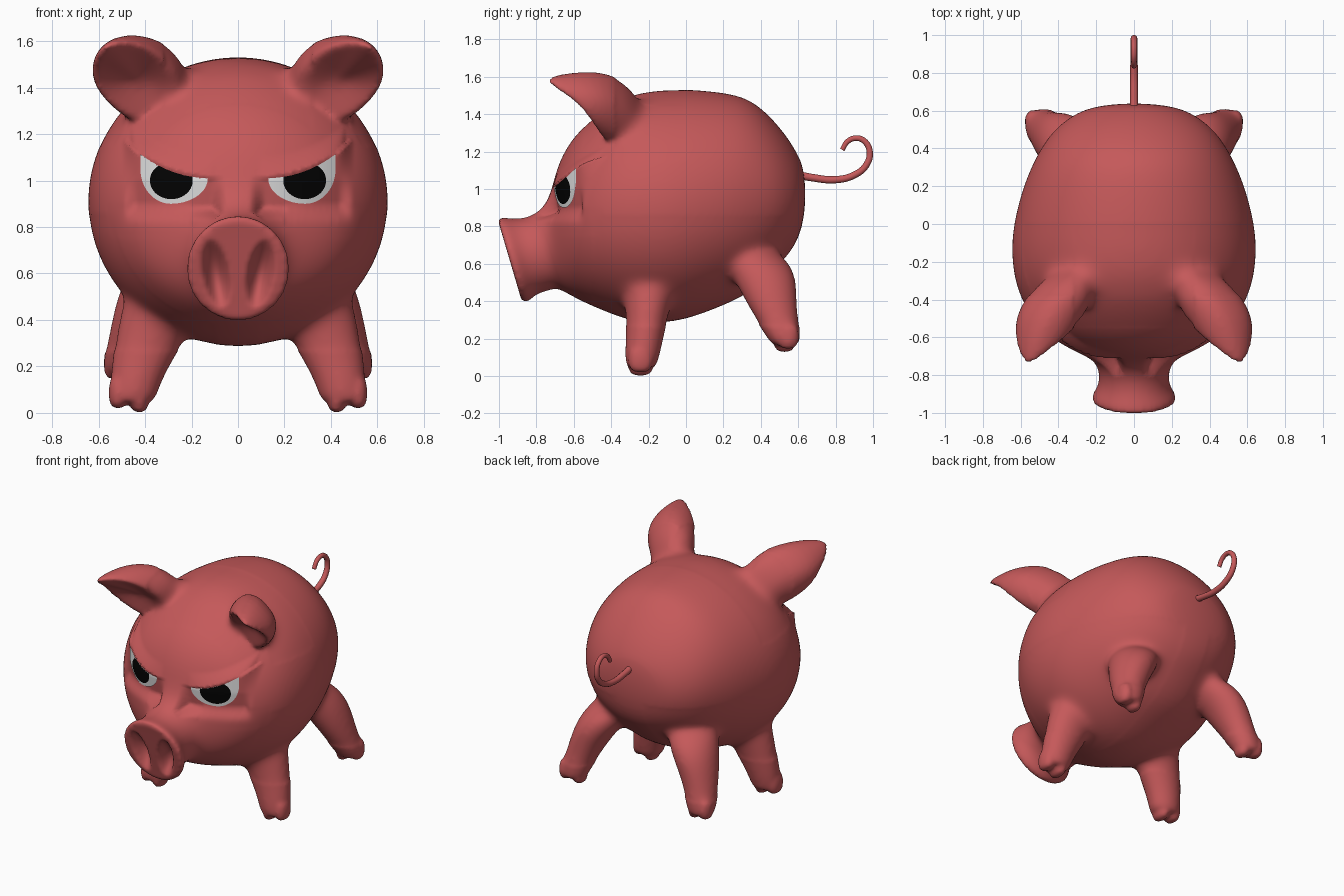
import bpy, bmesh, math
from mathutils import Vector

if "Cube" in bpy.data.objects:
    bpy.data.objects.remove(bpy.data.objects["Cube"])


def material(name, rgb):
    m = bpy.data.materials.new(name)
    m.diffuse_color = (*rgb, 1)
    m.use_nodes = True
    m.node_tree.nodes["Principled BSDF"].inputs["Base Color"].default_value = m.diffuse_color
    return m


PINK = material("pig_red", (0.56, 0.1, 0.102))
WHITE = material("eye_white", (0.8, 0.8, 0.8))
BLACK = material("pupil_black", (0.001, 0.001, 0.001))


def add_object(name, bm, mat):
    me = bpy.data.meshes.new(name)
    bm.to_mesh(me)
    ob = bpy.data.objects.new(name, me)
    bpy.context.collection.objects.link(ob)
    me.materials.append(mat)
    for p in me.polygons:
        p.use_smooth = True
    return ob


def loft(bm, rings):
    """Closed skin through rings of points."""
    vs = [[bm.verts.new(p) for p in r] for r in rings]
    n = len(vs[0])
    for a, b in zip(vs, vs[1:]):
        for i in range(n):
            j = (i + 1) % n
            bm.faces.new((a[i], a[j], b[j], b[i]))
    bm.faces.new(vs[0][::-1])
    bm.faces.new(vs[-1])


def mirrored_loft(bm, rings):
    loft(bm, rings)
    loft(bm, [[Vector((-p[0], p[1], p[2])) for p in r] for r in rings])


def angles(n):
    return [2 * math.pi * i / n for i in range(n)]


skin = bmesh.new()

# Trunk and snout: y, centre z, half width, half height, forward lean
trunk = [
    (0.638, .97, .06, .05, 0), (0.625, .97, .19, .155, 0), (0.60, .957, .275, .222, 0),
    (0.56, .957, .35, .295, 0), (0.48, .967, .445, .393, 0), (0.35, .965, .525, .52, 0),
    (0.2, .947, .59, .573, 0), (0.0, .917, .642, .62, 0), (-.15, .907, .653, .628, 0),
    (-.3, .902, .635, .61, 0), (-.42, .89, .59, .552, 0), (-.52, .87, .525, .49, 0),
    (-.6, .85, .45, .43, 0), (-.66, .82, .345, .365, 0), (-.70, .775, .255, .305, 0),
    (-.735, .69, .20, .235, 0), (-.80, .65, .182, .204, .1), (-.86, .632, .19, .207, .22),
    (-.90, .625, .218, .223, .29), (-.93, .62, .226, .228, .295), (-.945, .62, .213, .217, .295),
    (-.942, .62, .18, .187, .295), (-.942, .62, .08, .09, .295)]
loft(skin, [[Vector((rx * math.cos(a), y - lean * rz * math.sin(a), zc + rz * math.sin(a)))
             for a in angles(32)] for y, zc, rx, rz, lean in trunk])

# Legs: x, y, z, half width, half depth
legs = [
    [(.28, -.19, .62, .18, .17), (.34, -.20, .42, .178, .137), (.392, -.212, .28, .147, .11),
     (.437, -.228, .15, .115, .099), (.45, -.238, .07, .103, .088), (.455, -.24, .04, .082, .075)],
    [(.24, .28, .72, .16, .16), (.34, .41, .58, .165, .195), (.423, .45, .41, .125, .148),
     (.475, .507, .25, .104, .107), (.487, .527, .19, .093, .085), (.49, .532, .16, .075, .065)]]
# Toes: x, y, z of the tip, half depth
toes = [[(.425, -.243, -.004, .076), (.516, -.243, .014, .072)],
        [(.445, .527, .122, .066), (.537, .545, .14, .064)]]
for leg, pair in zip(legs, toes):
    mirrored_loft(skin, [[Vector((x + rx * math.cos(a), y + ry * math.sin(a), z))
                          for a in angles(14)] for x, y, z, rx, ry in leg])
    for x, y, z, ry in pair:
        mirrored_loft(skin, [[Vector((x + .045 * s * math.cos(a), y + ry * s * math.sin(a), z + h))
                              for a in angles(12)]
                             for h, s in ((.15, .8), (.08, 1), (.03, .92), (.003, .55))])

# Ears: cupped shells, from the root over the bulge to the rim, then inward
root = [(.48, -.33, 1.54), (.55, -.33, 1.46), (.52, -.34, 1.34), (.45, -.32, 1.24),
        (.32, -.22, 1.22), (.17, -.22, 1.40), (.24, -.25, 1.53), (.37, -.30, 1.58)]
bulge = [(.53, -.5, 1.635), (.64, -.49, 1.53), (.61, -.44, 1.40), (.5, -.40, 1.27),
         (.35, -.32, 1.20), (.17, -.35, 1.41), (.27, -.42, 1.595), (.42, -.46, 1.655)]
rim = [(.595, -.81, 1.60), (.64, -.63, 1.50), (.63, -.53, 1.39), (.5, -.455, 1.27),
       (.36, -.41, 1.23), (.20, -.43, 1.37), (.33, -.60, 1.565), (.48, -.71, 1.61)]
root, bulge, rim = [[Vector(p) for p in r] for r in (root, bulge, rim)]
core, pit = Vector((.3, -.15, 1.25)), Vector((.43, -.47, 1.43))
mirrored_loft(skin, [[p.lerp(core, .6) for p in root], root, bulge, rim,
                     [p.lerp(pit, .14) for p in rim], [p.lerp(pit, .55) for p in rim],
                     [p.lerp(pit, .85) for p in rim]])

bmesh.ops.recalc_face_normals(skin, faces=skin.faces)
body = add_object("body", skin, PINK)

# Fuse all parts into one soft skin
sub = body.modifiers.new("round", 'SUBSURF')
sub.levels = 2
fuse = body.modifiers.new("fuse", 'REMESH')
fuse.mode = 'VOXEL'
fuse.voxel_size = 0.014
soft = body.modifiers.new("soften", 'SMOOTH')
soft.factor, soft.iterations = 0.5, 6
fused = bpy.data.meshes.new_from_object(
    body.evaluated_get(bpy.context.evaluated_depsgraph_get()))
body.modifiers.clear()
body.data = fused
fused.name = "body"
fused.materials.clear()
fused.materials.append(PINK)


def brow(x):
    t = max(0, x - .13) / .285
    return 1.01 + .01 * t + .09 * t ** 2.2


def eye_depth(x, z):
    """Depth of the eye surface, receding outward and below."""
    return -.70 + 1.15 * max(0, x - .1) ** 2 + .15 * max(0, 1 - z)


bm = bmesh.new()
bm.from_mesh(fused)


def blend(test, times):
    verts = [v for v in bm.verts if test(v.co)]
    for _ in range(times):
        bmesh.ops.smooth_vert(bm, verts=verts, factor=.5,
                              use_axis_x=True, use_axis_y=True, use_axis_z=True)


# Soft joints where legs and ears meet the trunk
blend(lambda c: .27 < c.z < .85 and c.y > -.5 and abs(c.x) > .1, 32)
blend(lambda c: c.z > 1.15 and -.38 < c.y < 0, 45)
blend(lambda c: c.z > 1.15 and -.55 < c.y < 0 and abs(c.x) < .32, 25)

for v in bm.verts:
    x, y, z = abs(v.co.x), v.co.y, v.co.z
    # Nostrils: slanted hollows pressed into the snout disc
    if y < -.87 - .295 * (z - .62) and x < .18:
        t = (z - .60) / .15
        d = (x - .095 - .022 * t) / .06
        r = d * d + t * t
        if r < 1:
            v.co.y += .075 * (1 - r) ** 1.3
    # Eye sockets, fading softly into the cheeks, under low brows
    if -.8 < y < -.4 and z > .75:
        rise = z - brow(x)
        if rise <= .004:
            gap = max(.12 - x, 0, x - .43, .895 - z) / .07
            w = max(0, 1 - gap)
            w = w * w * (3 - 2 * w)
            v.co.y = y + w * (eye_depth(x, z) - y)
        elif rise < .1 and .1 < x < .46:
            w = math.sin(math.pi * (x - .1) / .36) ** .5 * (1 - rise / .1) ** 1.5
            v.co.y = y + w * (min(y - .004, eye_depth(x, 1) - .02) - y)
blend(lambda c: c.y < -.45 and .75 < c.z < .9 and abs(c.x) > .2, 8)
bm.to_mesh(fused)
for p in fused.polygons:
    p.use_smooth = True
    p.material_index = 0


# Eyes: thin plates in the sockets
def eye_white(x):
    t = max(-1, min(1, (x - .29) / (.16 if x < .29 else .13)))
    low = 1.01 - .11 * math.sqrt(1 - t * t) if x < .29 else 1.05 - .15 * math.sqrt(1 - t * t)
    return low, max(low, brow(x))


def pupil(x):
    t = max(-1, min(1, (x - .287) / .092))
    h = .08 * math.sqrt(1 - t * t)
    top = min(1.0 + h, brow(x))
    return min(1.0 - h, top), top


def plate(name, x0, x1, span, lift, mat, side):
    b, cols, rows = bmesh.new(), 36, 14
    grid = []
    for i in range(cols + 1):
        x = (x0 + x1) / 2 - (x1 - x0) / 2 * math.cos(math.pi * i / cols)
        low, high = span(x)
        col = []
        for j in range(rows + 1):
            z = low + (high - low) * j / rows
            col.append(b.verts.new((side * x, eye_depth(x, z) - lift, z)))
        grid.append(col)
    for a, c in zip(grid, grid[1:]):
        for j in range(rows):
            quad = (a[j], c[j], c[j + 1], a[j + 1])
            b.faces.new(quad if side > 0 else quad[::-1])
    bmesh.ops.remove_doubles(b, verts=b.verts, dist=1e-5)
    add_object(name, b, mat)


for side, label in ((1, "right"), (-1, "left")):
    plate("eye_" + label, .13, .42, eye_white, .006, WHITE, side)
    plate("pupil_" + label, .195, .379, pupil, .0095, BLACK, side)

# Tail: tapering curl
path = [(.58, 1.08), (.68, 1.06), (.80, 1.05), (.90, 1.075), (.965, 1.13), (.982, 1.20),
        (.955, 1.255), (.91, 1.272), (.865, 1.255), (.835, 1.21)]
curve = bpy.data.curves.new("tail", 'CURVE')
curve.dimensions = '3D'
curve.bevel_depth = .02
curve.bevel_resolution = 3
curve.use_fill_caps = True
spline = curve.splines.new('BEZIER')
spline.bezier_points.add(len(path) - 1)
for i, (pt, (y, z)) in enumerate(zip(spline.bezier_points, path)):
    pt.co = (0, y, z)
    pt.radius = 1.1 - .045 * i
    pt.handle_left_type = pt.handle_right_type = 'AUTO'
curve.materials.append(PINK)
tail = bpy.data.objects.new("tail", curve)
bpy.context.collection.objects.link(tail)
